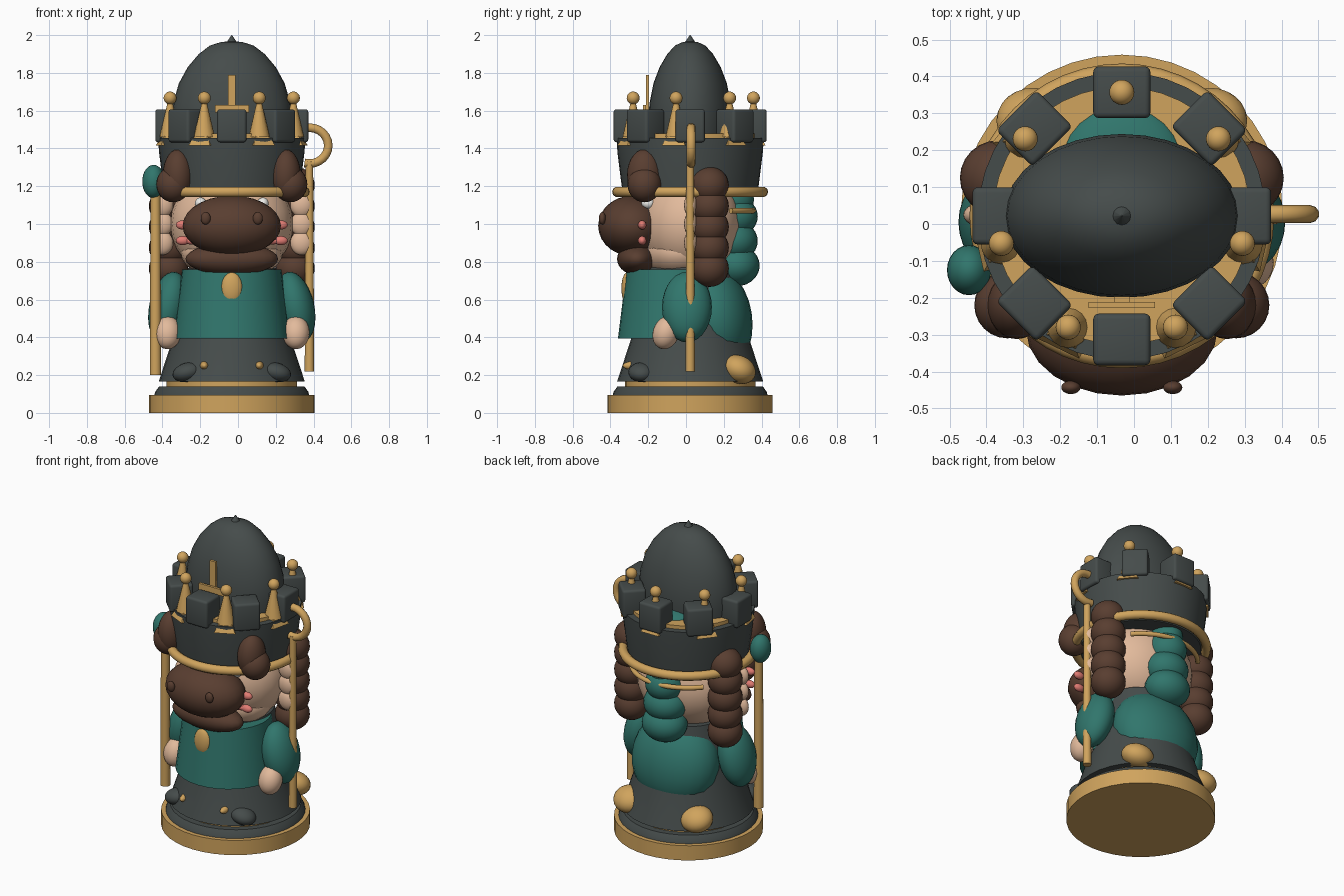
import bpy, bmesh, math
from mathutils import Matrix, Vector

if "Cube" in bpy.data.objects:
    bpy.data.objects.remove(bpy.data.objects["Cube"])

CX, CY = -0.033, 0.022          # axis of the figure
COLORS = {
    "dark": (0.06, 0.072, 0.07), "gold": (0.63, 0.37, 0.11), "teal": (0.03, 0.18, 0.15),
    "brown": (0.10, 0.048, 0.03), "skin": (0.76, 0.49, 0.33), "pink": (0.75, 0.2, 0.17),
    "white": (0.85, 0.85, 0.82)}
MATS = {}
for key, rgb in COLORS.items():
    MATS[key] = bpy.data.materials.new(key)
    MATS[key].diffuse_color = (*rgb, 1)


def finish(name, bm, mat, angle=40):
    bmesh.ops.recalc_face_normals(bm, faces=bm.faces)
    me = bpy.data.meshes.new(name)
    bm.to_mesh(me)
    bm.free()
    ob = bpy.data.objects.new(name, me)
    bpy.context.collection.objects.link(ob)
    me.materials.append(MATS[mat])
    bpy.context.view_layer.objects.active = ob
    ob.select_set(True)
    bpy.ops.object.shade_smooth_by_angle(angle=math.radians(angle))
    ob.select_set(False)
    return ob


def ball(name, mat, loc, rad, rot=(0, 0, 0)):
    """Ellipsoid."""
    bm = bmesh.new()
    bmesh.ops.create_uvsphere(bm, u_segments=24, v_segments=14, radius=1)
    bm.transform(Matrix.Diagonal((*rad, 1)))
    ob = finish(name, bm, mat)
    ob.location, ob.rotation_euler = loc, rot
    return ob


def lathe(name, mat, profile, x=CX, y=CY, sx=1, sy=1, n=32, phase=0):
    """Stack of rings given as (radius, z), capped at both ends."""
    bm = bmesh.new()
    rings = []
    for r, z in profile:
        rings.append([bm.verts.new((r * sx * math.cos(phase + math.tau * i / n),
                                    r * sy * math.sin(phase + math.tau * i / n), z)) for i in range(n)])
    for a, b in zip(rings, rings[1:]):
        for i in range(n):
            j = (i + 1) % n
            bm.faces.new((a[i], a[j], b[j], b[i]))
    bm.faces.new(rings[0])
    bm.faces.new(rings[-1])
    ob = finish(name, bm, mat)
    ob.location = (x, y, 0)
    return ob


def box(name, mat, loc, size, rz=0, bevel=0):
    bm = bmesh.new()
    bmesh.ops.create_cube(bm, size=1)
    bm.transform(Matrix.Diagonal((*size, 1)))
    if bevel:
        bmesh.ops.bevel(bm, geom=bm.edges[:], offset=bevel, segments=3, profile=0.5, affect='EDGES')
    ob = finish(name, bm, mat)
    ob.location, ob.rotation_euler = loc, (0, 0, rz)


def tube(name, mat, pts, r, closed=False):
    cu = bpy.data.curves.new(name, 'CURVE')
    cu.dimensions, cu.bevel_depth, cu.bevel_resolution = '3D', r, 3
    cu.use_fill_caps = True
    sp = cu.splines.new('POLY')
    sp.points.add(len(pts) - 1)
    for p, c in zip(sp.points, pts):
        p.co = (*c, 1)
    sp.use_cyclic_u = closed
    ob = bpy.data.objects.new(name, cu)
    bpy.context.collection.objects.link(ob)
    cu.materials.append(MATS[mat])


def arc(r, z, a0, a1, n):
    return [(CX + r * math.cos(math.radians(a0 + (a1 - a0) * i / n)),
             CY + r * math.sin(math.radians(a0 + (a1 - a0) * i / n)), z) for i in range(n + 1)]


# plinth and robe
lathe("base_disc", "gold", [(0.437, 0), (0.437, 0.095)], n=40)
lathe("base_step", "dark", [(0.41, 0.095), (0.405, 0.112), (0.385, 0.14)], n=40)
lathe("base_trim", "gold", [(0.345, 0.14), (0.345, 0.168)])
lathe("robe", "dark", [(0.387, 0.165), (0.31, 0.4), (0.23, 0.77)])
lathe("tunic", "teal", [(0.3, 0.395), (0.255, 0.76)], y=-0.06, sx=1.03)
ball("pendant", "gold", (CX, -0.31, 0.66), (0.058, 0.032, 0.085))

# cape and wrapped tail at the back
ball("cape", "teal", (CX, 0.15, 0.5), (0.285, 0.2, 0.29), (0.16, 0, 0))
for i, (z, y, w) in enumerate([(1.13, 0.235, 0.10), (1.04, 0.255, 0.12), (0.91, 0.255, 0.135), (0.78, 0.265, 0.14)]):
    ball(f"tail_lump_{i}", "teal", (CX, y, z), (w, 0.125, 0.11))
tube("tail_tie", "gold", arc(0.335, 1.07, 40, 140, 16), 0.015)

# head and face
ball("head", "skin", (CX, 0.02, 1.0), (0.325, 0.275, 0.3))
ball("jaw", "skin", (CX, -0.03, 0.85), (0.27, 0.2, 0.15))
ball("snout", "brown", (CX, -0.285, 0.99), (0.26, 0.18, 0.16))
ball("chin", "brown", (CX, -0.26, 0.815), (0.245, 0.105, 0.085))
for n, z in (("upper_lip", 0.995), ("lower_lip", 0.912)):
    ball(n, "pink", (CX, -0.232, z), (0.295, 0.03, 0.03))

# mirrored parts
for s, side in ((-1, "left"), (1, "right")):
    x = lambda d: CX + s * d
    ball(f"{side}_nostril", "brown", (x(0.138), -0.443, 1.03), (0.026, 0.018, 0.033))
    ball(f"{side}_eye", "white", (x(0.165), -0.2, 1.11), (0.03, 0.035, 0.03))
    for n, z in (("upper", 0.995), ("lower", 0.912)):
        ball(f"{side}_{n}_lip_corner", "pink", (x(0.26), -0.232, z), (0.036, 0.022, 0.024))
    ball(f"{side}_arm", "teal", (x(0.337), 0.005, 0.56), (0.1, 0.132, 0.19), (0, -s * 0.22, 0))
    ball(f"{side}_hand", "skin", (x(0.34), -0.105, 0.425), (0.072, 0.07, 0.09), (-0.35, 0, 0))
    ball(f"{side}_front_shoe", "dark", (x(0.235), -0.235, 0.215), (0.08, 0.07, 0.05), (0, s * 0.25, 0))
    ball(f"{side}_shoe_buckle", "gold", (x(0.145), -0.265, 0.25), (0.025, 0.07, 0.025))
    ball(f"{side}_back_boot", "gold", (x(0.24), 0.28, 0.23), (0.1, 0.093, 0.073), (-0.45, 0, 0))
    ball(f"{side}_upper_curl", "brown", (x(0.285), -0.22, 1.26), (0.08, 0.092, 0.135))
    ball(f"{side}_lower_curl", "brown", (x(0.31), -0.22, 1.21), (0.09, 0.09, 0.095))
    for i in range(5):
        ball(f"{side}_braid_{i}", "brown", (x(0.335), 0.125, 1.205 - i * 0.11), (0.104, 0.102, 0.098))
    for i in range(3):
        ball(f"{side}_ear_lump_{i}", "skin", (x(0.37), 0.025, 1.1 - i * 0.1), (0.06, 0.035, 0.065))

# turret crown
lathe("crown_wall", "dark", [(0.355, 1.15), (0.365, 1.22), (0.385, 1.38), (0.39, 1.455)], n=40)
lathe("crown_floor", "gold", [(0.35, 1.45), (0.35, 1.478)], n=40)
tube("crown_band", "gold", arc(0.385, 1.17, 0, 352.5, 47), 0.028, True)
for i in range(8):
    a = math.tau * i / 8
    box(f"merlon_{i}", "dark", (CX + 0.335 * math.cos(a), CY + 0.335 * math.sin(a), 1.52),
        (0.14, 0.155, 0.175), a, 0.015)
for i in range(7):
    a = math.pi / 2 + math.tau * i / 7
    px, py = CX + 0.335 * math.cos(a), CY + 0.335 * math.sin(a)
    lathe(f"spike_foot_{i}", "gold", [(0.09, 1.415), (0.03, 1.5)], px, py, n=4, phase=a + math.pi / 4)
    lathe(f"spike_{i}", "gold", [(0.056, 1.46), (0.012, 1.65)], px, py, n=16)
    ball(f"spike_ball_{i}", "gold", (px, py, 1.667), (0.034,) * 3)

# domed hat with tip and front emblem
dome = [(0.96, 1.43), (1, 1.54), (0.97, 1.64), (0.875, 1.745), (0.73, 1.83), (0.545, 1.9),
        (0.36, 1.945), (0.18, 1.963), (0.02, 1.968)]
lathe("dome", "dark", dome, sx=0.32, sy=0.222)
lathe("dome_tip", "dark", [(0.035, 1.95), (0.002, 2.0)], n=12)
ball("inner_cap", "teal", (CX, 0.165, 1.46), (0.17, 0.16, 0.06))
box("emblem_upright", "gold", (CX, -0.205, 1.635), (0.042, 0.016, 0.31))
box("emblem_bar", "gold", (CX, -0.22, 1.61), (0.18, 0.016, 0.04))

# orb staff on the left, hooked staff on the right
lathe("orb_staff", "gold", [(0.03, 0.2), (0.026, 1.18)], -0.437, -0.12, n=16)
ball("orb", "teal", (-0.447, -0.125, 1.225), (0.06, 0.068, 0.088))
lathe("hook_staff", "gold", [(0.025, 0.22), (0.02, 1.33)], 0.378, CY, n=16)
hook = [(0.378 + 0.1 * math.sin(math.radians(t)), CY + 0.005, 1.415 - 0.095 * math.cos(math.radians(t)))
        for t in range(-15, 196, 15)]
tube("staff_hook", "gold", hook, 0.024)

for m in bpy.data.materials:
    if m.users and not m.is_grease_pencil:
        m.use_nodes = True
        m.node_tree.nodes["Principled BSDF"].inputs["Base Color"].default_value = m.diffuse_color
